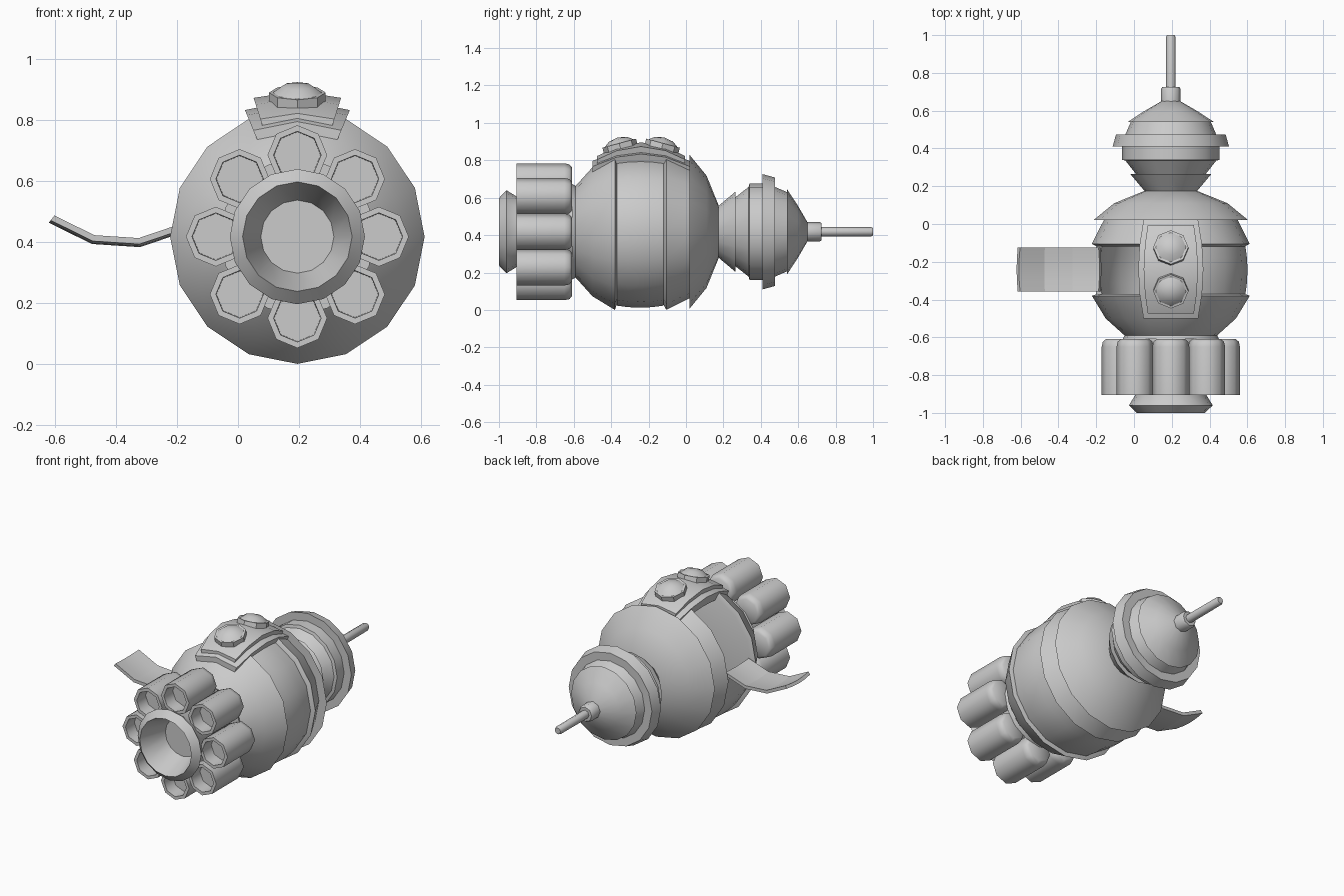
import bpy, bmesh
from math import radians, sin, cos

if "Cube" in bpy.data.objects:
    bpy.data.objects.remove(bpy.data.objects["Cube"])

CX, CZ = 0.195, 0.418   # long axis of the craft runs along y


def lathe(name, profile, n=16, a0=0, a1=360, loc=(CX, 0, CZ), rot=(0, 0, 0), closed=False, angle=35):
    """Spin (y, radius) points round the y axis; a partial sweep gets end caps."""
    bm = bmesh.new()
    full = a1 - a0 == 360
    rings = []
    for i in range(n if full else n + 1):
        a = radians(a0 + (a1 - a0) * i / n)
        rings.append([bm.verts.new((r * cos(a), y, r * sin(a))) for y, r in profile])
    m = len(profile)
    for i in range(n):
        p, q = rings[i], rings[(i + 1) % len(rings)]
        for j in range(m if closed else m - 1):
            k = (j + 1) % m
            bm.faces.new((p[j], p[k], q[k], q[j]))
    if not full:
        bm.faces.new(rings[0])
        bm.faces.new(rings[-1])
    bmesh.ops.remove_doubles(bm, verts=bm.verts, dist=1e-5)
    bmesh.ops.recalc_face_normals(bm, faces=bm.faces)
    me = bpy.data.meshes.new(name)
    bm.to_mesh(me)
    bm.free()
    me.shade_smooth()
    me.set_sharp_from_angle(angle=radians(angle))
    ob = bpy.data.objects.new(name, me)
    ob.location, ob.rotation_euler = loc, rot
    bpy.context.collection.objects.link(ob)
    return ob


def shell(name, outer, thick, **kw):
    """Curved plate: outer profile plus an inner copy, swept through an angle."""
    inner = [(y, r - thick) for y, r in reversed(outer)]
    return lathe(name, outer + inner, closed=True, **kw)


# Hull: front and rear shells either side of the open middle band
lathe("front_hull", [(-0.61, 0), (-0.61, 0.255), (-0.59, 0.245), (-0.50, 0.345),
                     (-0.38, 0.418), (-0.37, 0.39), (-0.37, 0)])
lathe("rear_hull", [(-0.12, 0), (-0.12, 0.39), (-0.105, 0.418), (0.02, 0.355), (0.02, 0.41),
                    (0.11, 0.30), (0.175, 0.14), (0.175, 0)])
band = [(-0.37, 0.395), (-0.31, 0.403), (-0.24, 0.406), (-0.18, 0.403), (-0.12, 0.395)]
shell("middle_band", band, 0.03, n=13, a0=-180, a1=112.5)

# Hatch: the missing piece of the band, swung open to the left
hatch = [(-0.357, 0.395), (-0.30, 0.402), (-0.24, 0.405), (-0.18, 0.402), (-0.125, 0.395)]
shell("open_hatch", hatch, 0.02, n=3, a0=-127.5, a1=-60, loc=(-0.375, 0, 0.785), angle=15)

# Head, with overlapping collars, and antenna
lathe("head", [(0.17, 0), (0.17, 0.135), (0.265, 0.215), (0.265, 0.185), (0.335, 0.24),
               (0.34, 0.258), (0.41, 0.258), (0.41, 0.308), (0.475, 0.29), (0.475, 0.24),
               (0.54, 0.212), (0.54, 0.228), (0.595, 0.145), (0.65, 0.05), (0.65, 0)])
lathe("antenna_socket", [(0.63, 0), (0.63, 0.052), (0.715, 0.052), (0.725, 0.045), (0.725, 0)],
      n=8, angle=50)
lathe("antenna", [(0.70, 0), (0.70, 0.026), (0.99, 0.025), (1.0, 0.02), (1.0, 0)], n=8, angle=50)

# Front nozzle with hollow cup
lathe("nozzle", [(-0.83, 0), (-0.83, 0.12), (-1.0, 0.18), (-0.96, 0.222), (-0.90, 0.185),
                 (-0.60, 0.185), (-0.60, 0)])

# Ring of eight open-ended canisters
first = None
for i in range(8):
    a = radians(45 * i)
    loc = (CX + 0.268 * cos(a), 0, CZ + 0.268 * sin(a))
    if first is None:
        first = lathe("canister", [(-0.82, 0), (-0.82, 0.076), (-0.905, 0.078), (-0.905, 0.098),
                                   (-0.65, 0.098), (-0.623, 0.092), (-0.61, 0.076), (-0.61, 0)],
                      n=8, loc=loc, angle=50)
    else:
        ob = bpy.data.objects.new("canister", first.data)
        ob.location = loc
        bpy.context.collection.objects.link(ob)

# Layered top panel with two tilted domes
lower = [(-0.50, 0.378), (-0.37, 0.432), (-0.24, 0.45), (-0.11, 0.432), (0.02, 0.378)]
upper = [(-0.475, 0.405), (-0.37, 0.455), (-0.24, 0.478), (-0.11, 0.455), (-0.005, 0.405)]
shell("panel_base", lower, 0.06, n=2, a0=67.5, a1=112.5, angle=25)
shell("panel_top", upper, 0.04, n=2, a0=72.5, a1=107.5, angle=25)
for side in (-1, 1):
    lathe("panel_dome", [(-0.03, 0), (-0.03, 0.093), (0.02, 0.093), (0.02, 0.08),
                         (0.042, 0.05), (0.052, 0)], n=8,
          loc=(CX, -0.24 + side * 0.112, 0.872), rot=(radians(90 - 15 * side), 0, 0))
